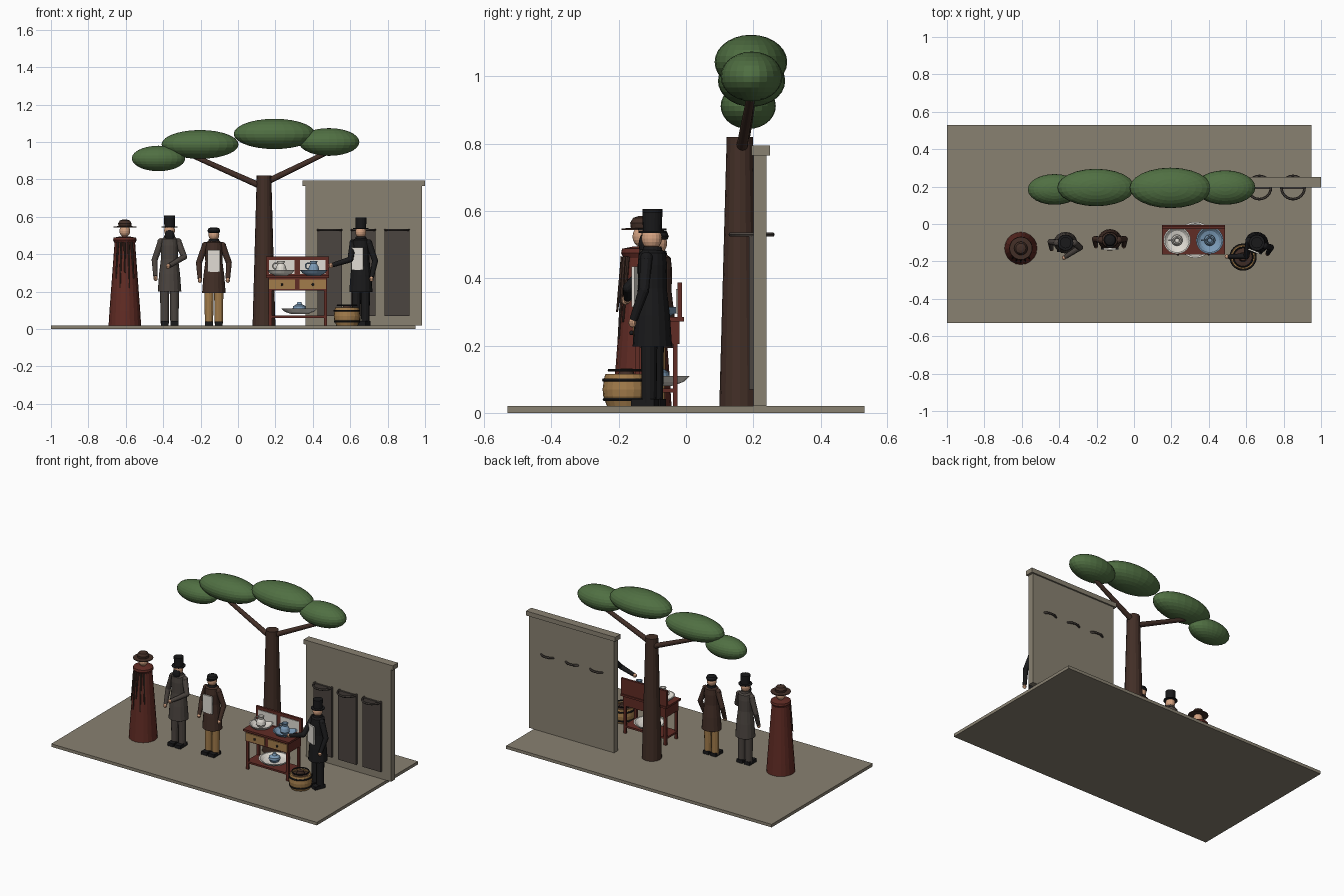
import bpy, bmesh, math
from mathutils import Vector, Matrix

cube = bpy.data.objects.get("Cube")
if cube:
    bpy.data.objects.remove(cube, do_unlink=True)


def material(name, rgb):
    m = bpy.data.materials.new(name)
    m.use_nodes = True
    m.diffuse_color = (*rgb, 1)
    m.node_tree.nodes["Principled BSDF"].inputs["Base Color"].default_value = (*rgb, 1)
    return m


stone = material("stone", (.25, .22, .165))
green = material("foliage green", (.08, .16, .055))
brown = material("dark brown", (.055, .028, .02))
red = material("mahogany red", (.12, .025, .018))
black = material("black", (.01, .01, .011))
grey = material("warm grey", (.07, .058, .05))
skin = material("skin", (.65, .36, .22))
tan = material("tan wood", (.36, .2, .07))
cream = material("cream", (.75, .72, .66))
blue = material("pale blue", (.2, .33, .48))

place = Matrix.Identity(4)  # frame of the group being built


def finish(bm, name, mat):
    bmesh.ops.recalc_face_normals(bm, faces=bm.faces)
    bm.transform(place)
    me = bpy.data.meshes.new(name)
    bm.to_mesh(me)
    bm.free()
    me.materials.append(mat)
    ob = bpy.data.objects.new(name, me)
    bpy.context.scene.collection.objects.link(ob)
    return ob


def box(name, mat, x, y, z):
    """Box from (low, high) ranges."""
    bm = bmesh.new()
    size = [b - a for a, b in (x, y, z)]
    mid = [(a + b) / 2 for a, b in (x, y, z)]
    bmesh.ops.create_cube(bm, size=1, matrix=Matrix.Translation(mid) @ Matrix.Diagonal((*size, 1)))
    return finish(bm, name, mat)


def ball(name, mat, centre, radii, seg=16, rings=10):
    bm = bmesh.new()
    bmesh.ops.create_uvsphere(bm, u_segments=seg, v_segments=rings, radius=1,
                              matrix=Matrix.Translation(centre) @ Matrix.Diagonal((*radii, 1)))
    return finish(bm, name, mat)


def rod(name, mat, a, b, r1, r2=None, seg=12):
    """Cylinder or cone between two points."""
    a, b = Vector(a), Vector(b)
    d = b - a
    bm = bmesh.new()
    bmesh.ops.create_cone(bm, cap_ends=True, segments=seg, radius1=r1, radius2=r1 if r2 is None else r2,
                          depth=d.length, matrix=Matrix.Translation((a + b) / 2)
                          @ d.to_track_quat('Z', 'Y').to_matrix().to_4x4())
    return finish(bm, name, mat)


def lathe(name, mat, centre, profile, seg=20, depth=1):
    """Turn a (radius, height) profile around a vertical axis and cap its ends."""
    bm = bmesh.new()
    rings = []
    for r, z in profile:
        rings.append([bm.verts.new((centre[0] + r * math.cos(t), centre[1] + depth * r * math.sin(t), z))
                      for t in (2 * math.pi * i / seg for i in range(seg))])
    for low, high in zip(rings, rings[1:]):
        for i in range(seg):
            j = (i + 1) % seg
            bm.faces.new((low[i], low[j], high[j], high[i]))
    bm.faces.new(rings[0])
    bm.faces.new(rings[-1])
    return finish(bm, name, mat)


def ring(name, mat, centre, radius, r, upright=False, seg=24, sides=6):
    bm = bmesh.new()
    loops = []
    for i in range(seg):
        t = 2 * math.pi * i / seg
        loop = []
        for k in range(sides):
            p = 2 * math.pi * k / sides
            u, v, w = (radius + r * math.cos(p)) * math.cos(t), (radius + r * math.cos(p)) * math.sin(t), r * math.sin(p)
            loop.append(bm.verts.new(Vector(centre) + Vector((u, w, v) if upright else (u, v, w))))
        loops.append(loop)
    for i in range(seg):
        a, b = loops[i], loops[(i + 1) % seg]
        for k in range(sides):
            n = (k + 1) % sides
            bm.faces.new((a[k], b[k], b[n], a[n]))
    return finish(bm, name, mat)


# Ground and wall with arched panels
box("ground", stone, (-1, .95), (-.53, .53), (0, .02))
box("wall", stone, (.36, .985), (.2, .24), (.02, .77))
box("wall_coping", stone, (.345, 1), (.195, .25), (.765, .795))
for x in (.49, .67, .85):
    box("wall_panel", grey, (x - .066, x + .066), (.188, .202), (.07, .53))
    ring("panel_ring", grey, (x, .195, .53), .062, .007)

# Tree
rod("trunk", brown, (.139, .16, .02), (.139, .16, .82), .061, .039, 16)
rod("left_branch", brown, (.12, .165, .765), (-.25, .195, .93), .017, .013)
rod("right_branch", brown, (.15, .165, .785), (.49, .195, .95), .017, .013)
for x, y, z, rx, ry, rz in ((-.425, .185, .912, .143, .082, .068), (-.203, .195, .987, .206, .1, .077),
                            (.195, .193, 1.043, .218, .108, .081), (.487, .195, 1.0, .162, .092, .074)):
    ball("foliage", green, (x, y, z), (rx, ry, rz), 24, 14)

# Wash table
box("table_top", red, (.15, .486), (-.162, -.006), (.272, .285))
box("table_apron", red, (.163, .475), (-.152, -.02), (.205, .272))
box("table_shelf", red, (.163, .475), (-.15, -.025), (.06, .072))
for x in (.172, .468):
    for y in (-.143, -.032):
        box("table_leg", red, (x - .009, x + .009), (y - .007, y + .007), (.02, .272))
box("table_back", red, (.15, .486), (-.026, -.012), (.285, .388))
for x in (.235, .4):
    box("drawer", tan, (x - .07, x + .07), (-.158, -.15), (.213, .264))
    ball("drawer_knob", black, (x, -.162, .238), (.007, .007, .007), 10, 6)
    box("back_panel", cream, (x - .068, x + .068), (-.03, -.024), (.295, .368))


def basin(x, y, z, r, mat):
    lathe("basin", mat, (x, y), [(r * .45, z), (r * .8, z + .012), (r, z + .03), (r * .9, z + .03),
                                 (r * .7, z + .016), (r * .4, z + .01)], 24)


def jug(x, y, z, mat):
    lathe("jug", mat, (x, y), [(.02, z), (.03, z + .016), (.026, z + .036), (.016, z + .052),
                               (.021, z + .068), (.015, z + .068), (.011, z + .05)], 16)
    ring("jug_handle", mat, (x - .028, y, z + .04), .016, .004, True, 14)


for x, mat in ((.23, cream), (.405, blue)):
    basin(x, -.087, .285, .073, mat)
    jug(x, -.087, .297, mat)
basin(.328, -.085, .08, .097, cream)
lathe("lidded_pot", blue, (.328, -.085), [(.025, .09), (.036, .108), (.034, .122), (.015, .132), (.01, .145)], 16)

# Barrel bucket
bx, by = .583, -.177
lathe("barrel", tan, (bx, by), [(.058, .02), (.069, .05), (.071, .07), (.067, .1), (.063, .115),
                                (.053, .115), (.052, .1)], 20)
for z, r in ((.04, .066), (.098, .068)):
    ring("barrel_hoop", black, (bx, by, z), r, .005)
lathe("barrel_contents", brown, (bx, by), [(.052, .1), (.053, .108), (.025, .112), (.018, .132)], 16)
ring("barrel_handle", black, (bx, by, .127), .052, .004)

# Figure in a long red dress
fx, fy = -.605, -.13
lathe("long_dress", red, (fx, fy), [(.087, .02), (.082, .1), (.055, .46), (.063, .475), (.06, .488), (.025, .495)], 20)
for i, low in enumerate((.27, .22, .3, .22, .27)):
    t = math.radians(-130 + 20 * i)
    out = Vector((math.cos(t), math.sin(t), 0))
    base = Vector((fx, fy, 0))
    rod("shawl_tassel", brown, base + out * .075 + Vector((0, 0, low)),
        base + out * .057 + Vector((0, 0, .465)), .003, .007, 8)
rod("neck", skin, (fx, fy, .485), (fx, fy, .51), .014)
ball("head", skin, (fx, fy, .524), (.029, .029, .032))
lathe("wide_hat", brown, (fx, fy), [(.061, .543), (.061, .548), (.034, .55), (.036, .565), (.027, .58), (.012, .585)], 20)


def figure(x, y, turn, s, coat, trousers, arms, hat, shirt=False, beard=False):
    """Standing man; arms holds shoulder, elbow and hand points."""
    global place
    place = Matrix.Translation((x, y, .02)) @ Matrix.Rotation(turn, 4, 'Z') @ Matrix.Diagonal((1, 1, s, 1)) \
        @ Matrix.Translation((0, 0, -.02))
    for side in (-1, 1):
        rod("trouser_leg", trousers, (side * .026, 0, .03), (side * .026, 0, .22), .022, .025)
        box("shoe", black, (side * .026 - .021, side * .026 + .021), (-.05, .024), (.02, .042))
    lathe("coat", coat, (0, 0), [(.063, .198), (.056, .29), (.046, .37), (.047, .44), (.043, .475), (.018, .493)], 16, .92)
    lathe("collar", black if shirt else coat, (0, 0), [(.032, .475), (.027, .495)], 14)
    rod("neck", skin, (0, 0, .48), (0, 0, .505), .014)
    ball("head", skin, (0, -.002, .519), (.029, .031, .034))
    if shirt:
        box("shirt_front", cream, (-.034, .034), (-.053, -.044), (.315, .435))
    if beard:
        ball("beard", black, (0, -.022, .494), (.026, .019, .034), 12, 8)
    if hat == "tall":
        lathe("tall_hat", black, (0, 0), [(.042, .535), (.042, .54), (.028, .541), (.03, .597)], 20)
    else:
        lathe("flat_cap", black, (0, 0), [(.03, .53), (.034, .541), (.028, .555), (.012, .56)], 16)
        lathe("cap_peak", black, (0, -.02), [(.024, .53), (.024, .535)], 14)
    for shoulder, elbow, hand in arms:
        ball("shoulder", coat, shoulder, (.019, .019, .019), 12, 8)
        rod("upper_arm", coat, shoulder, elbow, .018, .016)
        ball("elbow", coat, elbow, (.016, .016, .016), 12, 8)
        rod("forearm", coat, elbow, hand, .016, .012)
        ball("hand", skin, Vector(hand) + (Vector(hand) - Vector(elbow)).normalized() * .01, (.012, .012, .014), 10, 8)
    place = Matrix.Identity(4)


def hanging(side):
    return ((side * .046, 0, .46), (side * .08, .005, .365), (side * .075, -.03, .277))


figure(-.366, -.1, 0, 1.015, grey, grey,
       [hanging(-1), ((.046, 0, .46), (.078, -.025, .38), (0, -.075, .335))], "tall", beard=True)
figure(-.129, -.085, 0, .97, brown, tan, [hanging(-1), hanging(1)], "cap", shirt=True)
figure(.657, -.1, math.radians(-22), 1, black, black,
       [((-.044, -.005, .46), (-.025, -.088, .372), (-.112, -.125, .342)), hanging(1)], "tall", shirt=True)
